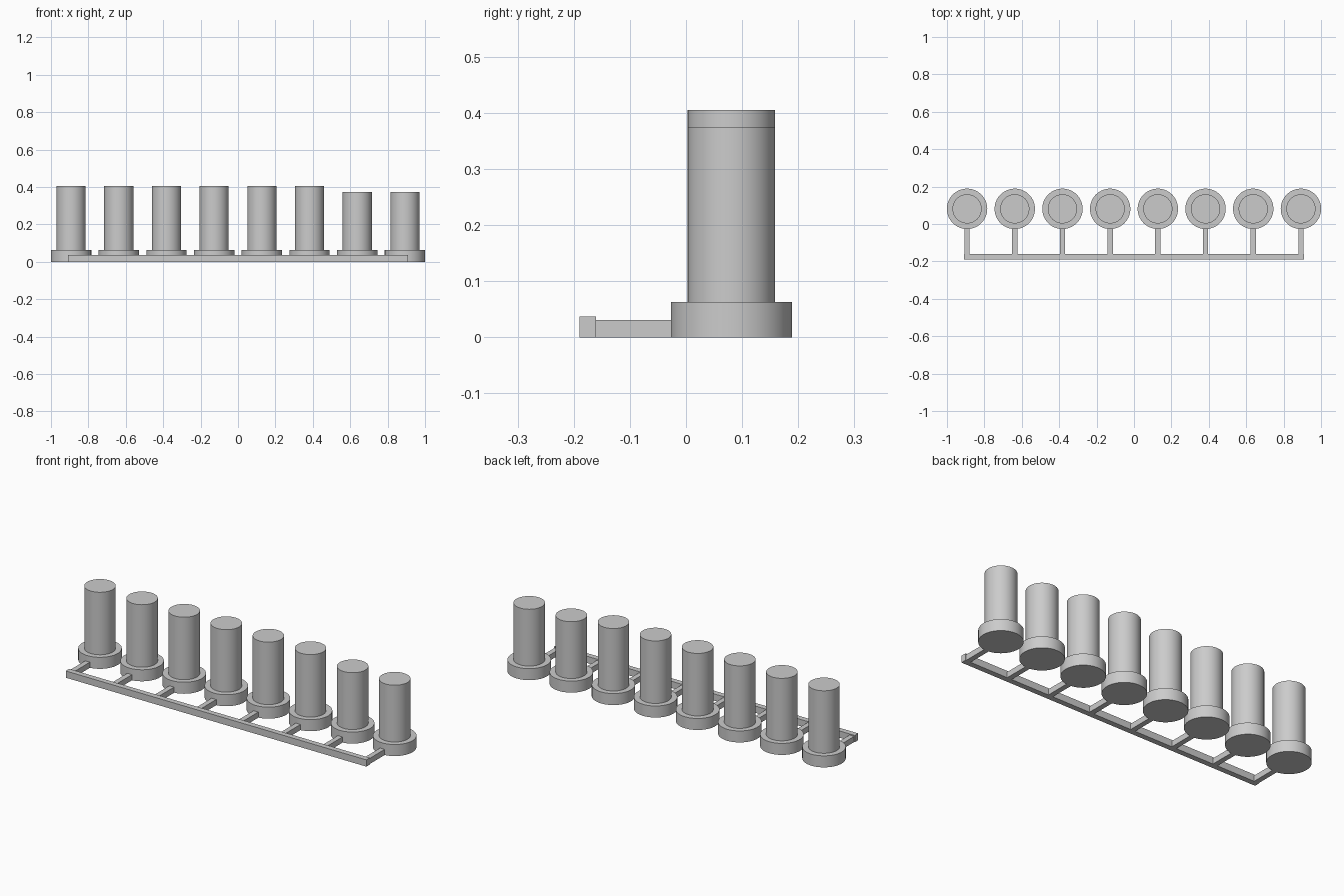
import bpy
import math

cube = bpy.data.objects.get("Cube")
if cube:
    bpy.data.objects.remove(cube, do_unlink=True)

GREY = (0.6, 0.6, 0.6, 1)
mat = bpy.data.materials.new("plain grey")
mat.use_nodes = True
mat.diffuse_color = GREY
mat.node_tree.nodes["Principled BSDF"].inputs["Base Color"].default_value = GREY


def finish(name):
    obj = bpy.context.object
    obj.name = name
    obj.data.materials.append(mat)
    return obj


def box(name, x0, x1, y0, y1, height):
    bpy.ops.mesh.primitive_cube_add(size=1, location=((x0 + x1) / 2, (y0 + y1) / 2, height / 2))
    obj = finish(name)
    obj.scale = (x1 - x0, y1 - y0, height)
    bpy.ops.object.transform_apply(location=False, rotation=False, scale=True)


def cylinder(name, x, radius, z0, z1):
    bpy.ops.mesh.primitive_cylinder_add(vertices=64, radius=radius, depth=z1 - z0,
                                        location=(x, PIN_Y, (z0 + z1) / 2))
    finish(name)
    bpy.ops.object.shade_smooth_by_angle(angle=math.radians(30))


COUNT = 8
SPACING = 0.255
PIN_Y = 0.081
FLANGE_RADIUS = 0.108
FLANGE_TOP = 0.063
RAIL_BACK = -0.16

# Long rail joining all the pins
box("rail", -0.91, 0.91, -0.19, RAIL_BACK, 0.037)

for i in range(COUNT):
    x = (i - (COUNT - 1) / 2) * SPACING
    # Flanged pin; the last two are shorter
    cylinder(f"flange_{i + 1}", x, FLANGE_RADIUS, 0, FLANGE_TOP)
    cylinder(f"pin_{i + 1}", x, 0.078, FLANGE_TOP, 0.405 if i < 6 else 0.374)
    # Thin bar from the rail to the flange
    box(f"connector_{i + 1}", x - 0.014, x + 0.014, RAIL_BACK, PIN_Y - FLANGE_RADIUS + 0.004, 0.031)
